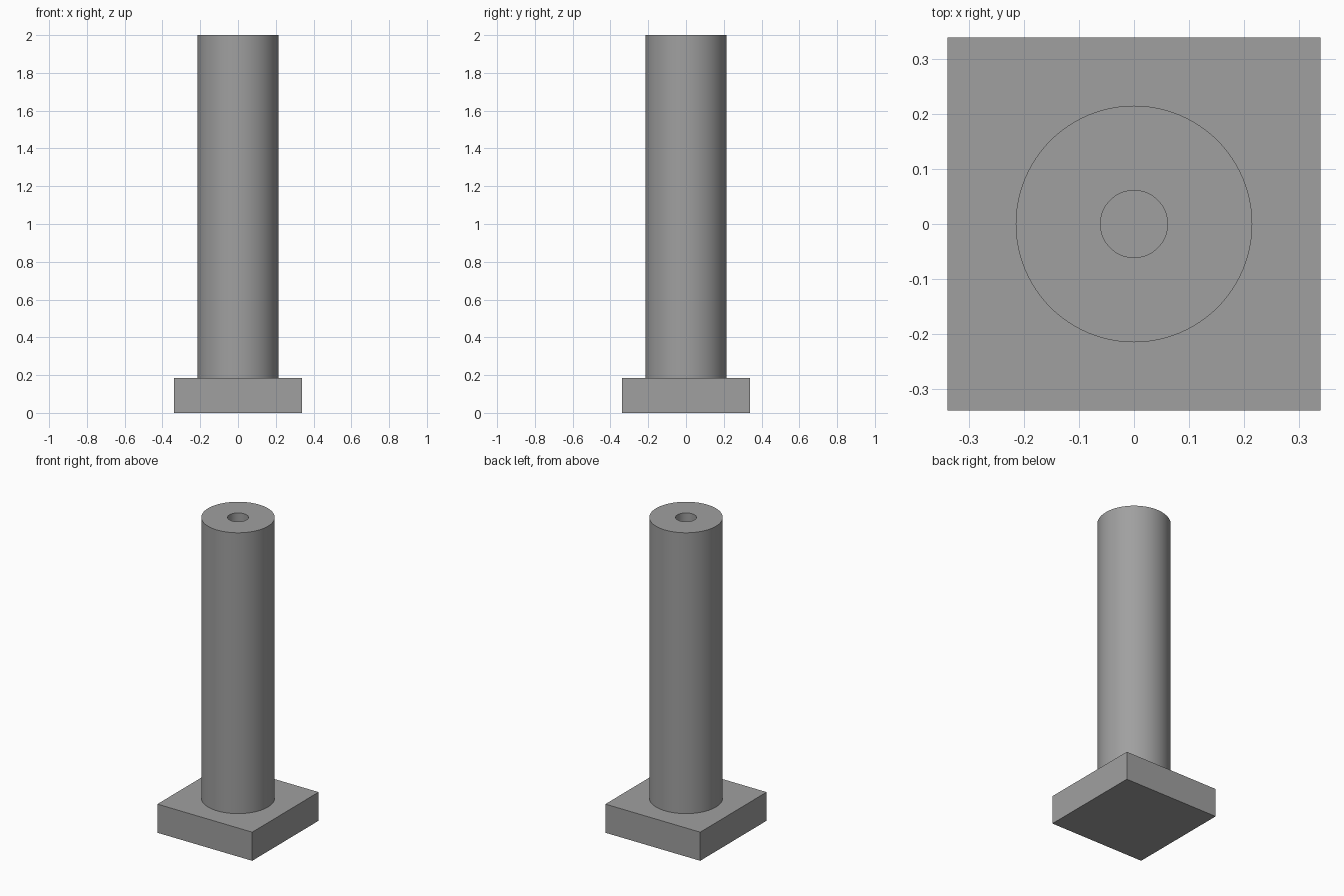
import bpy, bmesh, math

if "Cube" in bpy.data.objects:
    bpy.data.objects.remove(bpy.data.objects["Cube"])

grey = bpy.data.materials.new("mid_grey")
grey.diffuse_color = (0.35, 0.35, 0.35, 1)
grey.use_nodes = True
grey.node_tree.nodes["Principled BSDF"].inputs["Base Color"].default_value = grey.diffuse_color

HALF, BASE_H, TOP = 0.339, 0.185, 2.0
OUTER, BORE, SIDES = 0.215, 0.061, 96


def make_object(name, bm):
    bmesh.ops.recalc_face_normals(bm, faces=bm.faces)
    mesh = bpy.data.meshes.new(name)
    bm.to_mesh(mesh)
    bm.free()
    mesh.materials.append(grey)
    obj = bpy.data.objects.new(name, mesh)
    bpy.context.collection.objects.link(obj)
    return obj


# Square base plate
bm = bmesh.new()
bmesh.ops.create_cube(bm, size=1)
bmesh.ops.scale(bm, vec=(2 * HALF, 2 * HALF, BASE_H), verts=bm.verts)
bmesh.ops.translate(bm, vec=(0, 0, BASE_H / 2), verts=bm.verts)
make_object("base_plate", bm)

# Round column with a blind bore: rings from the outer foot to the bore floor
bm = bmesh.new()
rings = []
for r, z in [(OUTER, BASE_H), (OUTER, TOP), (BORE, TOP), (BORE, BASE_H + 0.002)]:
    rings.append([bm.verts.new((r * math.cos(2 * math.pi * i / SIDES),
                                r * math.sin(2 * math.pi * i / SIDES), z))
                  for i in range(SIDES)])
for a, b in zip(rings, rings[1:]):
    for i in range(SIDES):
        j = (i + 1) % SIDES
        bm.faces.new((a[i], a[j], b[j], b[i]))
bm.faces.new(rings[0])
bm.faces.new(rings[-1])
column = make_object("bored_column", bm)

# Smooth walls with crisp rims
bpy.context.view_layer.objects.active = column
column.select_set(True)
bpy.ops.object.shade_smooth_by_angle(angle=math.radians(30))
